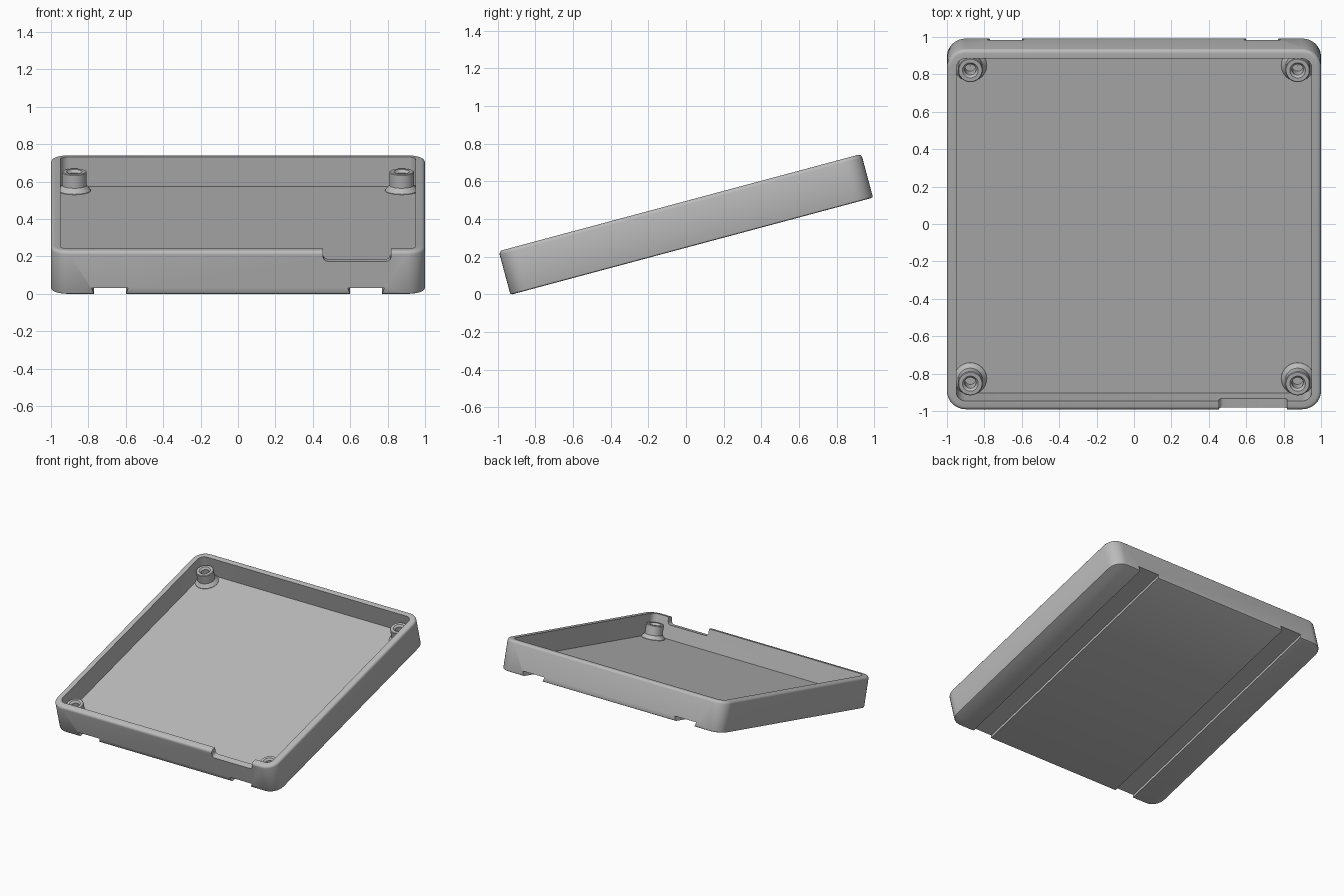
import bpy, bmesh, math
from mathutils import Matrix

if "Cube" in bpy.data.objects:
    bpy.data.objects.remove(bpy.data.objects["Cube"])

HALF_X, HALF_Y, HEIGHT = 1.0, 0.9975, 0.24
WALL, FLOOR, CORNER = 0.05, 0.075, 0.1
# The whole tray leans back by 15 degrees, resting on its front lower edge
TILT = Matrix.Translation((0, 0.0305, 0.2555)) @ Matrix.Rotation(math.radians(15), 4, 'X')

grey = bpy.data.materials.new("grey_plastic")
grey.diffuse_color = (0.5, 0.5, 0.5, 1)
grey.use_nodes = True
grey.node_tree.nodes["Principled BSDF"].inputs["Base Color"].default_value = grey.diffuse_color


def loft(name, rings, closed=False):
    """Skin a list of equal-length rings; cap the ends unless closed."""
    bm = bmesh.new()
    loops = [[bm.verts.new(p) for p in ring] for ring in rings]
    pairs = list(zip(loops, loops[1:]))
    if closed:
        pairs.append((loops[-1], loops[0]))
    else:
        bm.faces.new(loops[0])
        bm.faces.new(loops[-1])
    for a, b in pairs:
        n = len(a)
        for i in range(n):
            j = (i + 1) % n
            bm.faces.new((a[i], a[j], b[j], b[i]))
    bmesh.ops.recalc_face_normals(bm, faces=bm.faces)
    mesh = bpy.data.meshes.new(name)
    bm.to_mesh(mesh)
    bm.free()
    mesh.materials.append(grey)
    ob = bpy.data.objects.new(name, mesh)
    bpy.context.collection.objects.link(ob)
    ob.matrix_world = TILT
    return ob


def rounded_rect(inset, z, steps=8):
    r = max(CORNER - inset, 0.02)
    cx, cy = HALF_X - inset - r, HALF_Y - inset - r
    pts = []
    for k, (sx, sy) in enumerate(((1, 1), (-1, 1), (-1, -1), (1, -1))):
        for i in range(steps + 1):
            a = math.radians(90 * (k + i / steps))
            pts.append((sx * cx + r * math.cos(a), sy * cy + r * math.sin(a), z))
    return pts


def prism_y(name, profile, y0, y1):
    return loft(name, [[(x, y, z) for x, z in profile] for y in (y0, y1)])


def smooth(ob):
    bpy.ops.object.select_all(action='DESELECT')
    ob.select_set(True)
    bpy.context.view_layer.objects.active = ob
    bpy.ops.object.shade_smooth_by_angle(angle=math.radians(32))


# Tray shell: (inset, height) from the underside, over the rim, down to the floor
R = 0.02
rim = [(R - R * math.cos(a), HEIGHT - R + R * math.sin(a))
       for a in (math.radians(d) for d in (0, 22.5, 45, 67.5, 90))]
section = [(0.01, 0), (0.003, 0.003), (0, 0.01)] + rim + [(WALL, HEIGHT), (WALL, FLOOR)]
tray = loft("tray", [rounded_rect(i, z) for i, z in section])

# Dovetail grooves along the underside
cutters = []
for side in (-1, 1):
    c = side * 0.685
    shape = [(c - 0.082, -0.02), (c + 0.082, -0.02), (c + 0.085, 0),
             (c + 0.098, 0.036), (c - 0.098, 0.036), (c - 0.085, 0)]
    cutters.append(prism_y("groove_cutter", shape, -1.1, 1.1))

# Cable notch in the front wall, with rounded lower corners
X0, X1, Z0, NR = 0.455, 0.818, 0.183, 0.025
shape = [(X0, 0.3)]
for cx, start in ((X0 + NR, 180), (X1 - NR, 270)):
    for i in range(6):
        a = math.radians(start + 18 * i)
        shape.append((cx + NR * math.cos(a), Z0 + NR + NR * math.sin(a)))
shape.append((X1, 0.3))
cutters.append(prism_y("notch_cutter", shape, -1.1, -0.92))

bpy.context.view_layer.update()
bpy.context.view_layer.objects.active = tray
for cutter in cutters:
    mod = tray.modifiers.new("cut", 'BOOLEAN')
    mod.operation = 'DIFFERENCE'
    mod.solver = 'EXACT'
    mod.object = cutter
    bpy.ops.object.modifier_apply(modifier=mod.name)
    bpy.data.objects.remove(cutter)
smooth(tray)

# Screw posts in the four corners: flared foot, straight post, countersunk hole
post = [(0.088, FLOOR - 0.005), (0.088, FLOOR + 0.003), (0.066, FLOOR + 0.03),
        (0.066, 0.176), (0.062, 0.18), (0.042, 0.18), (0.03, 0.165),
        (0.03, FLOOR + 0.01), (0.001, FLOOR + 0.01), (0.001, FLOOR - 0.005)]
for sx in (-1, 1):
    for sy in (-1, 1):
        rings = [[(sx * 0.875 + r * math.cos(t), sy * 0.867 + r * math.sin(t), z)
                  for t in (2 * math.pi * i / 32 for i in range(32))]
                 for r, z in post]
        smooth(loft("screw_post", rings, closed=True))
